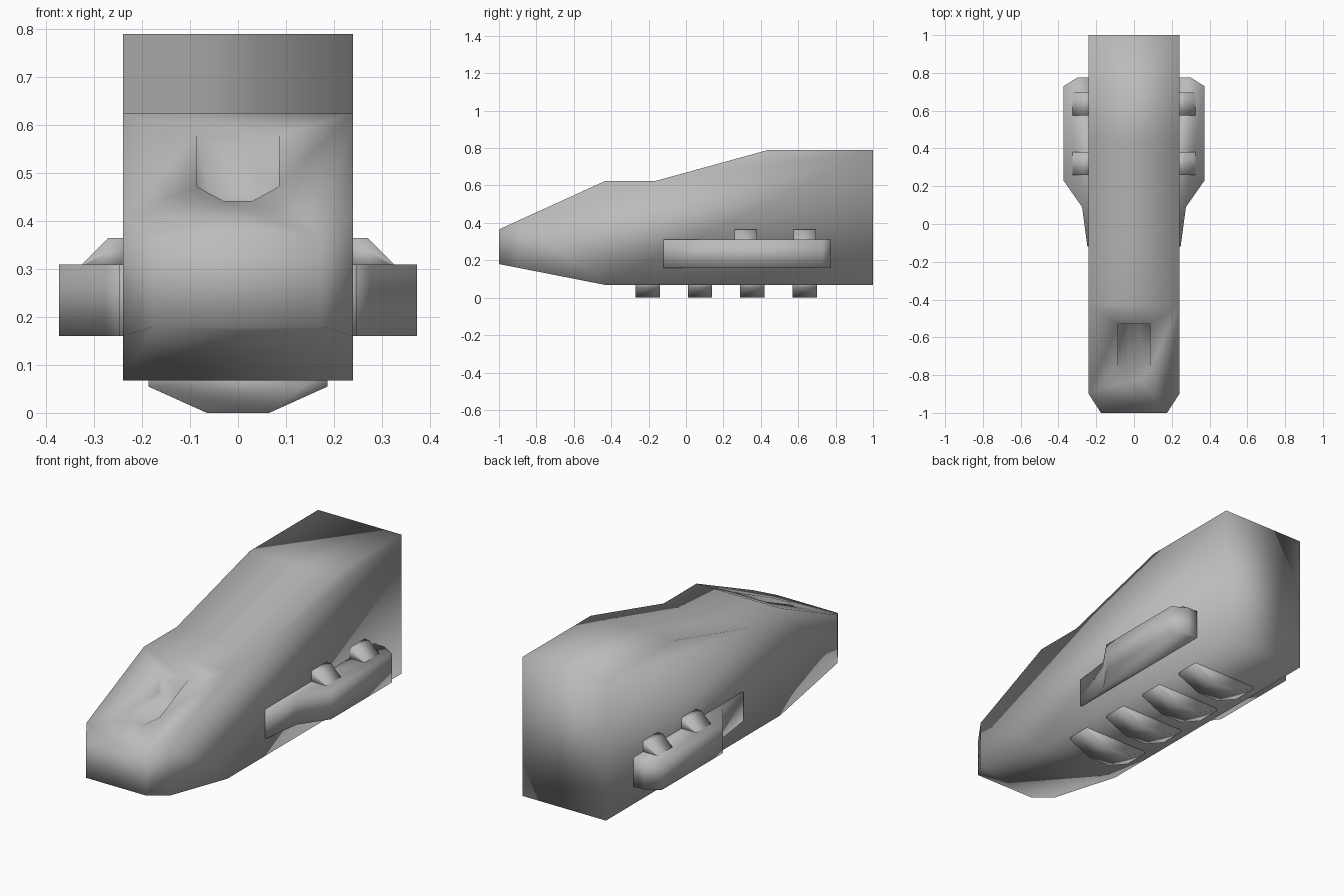
import bpy, bmesh
from mathutils import Vector

cube = bpy.data.objects.get("Cube")
if cube:
    bpy.data.objects.remove(cube)

grey = bpy.data.materials.new("hull grey")
grey.use_nodes = True
colour = (0.5, 0.5, 0.5, 1)
grey.diffuse_color = colour
grey.node_tree.nodes["Principled BSDF"].inputs["Base Color"].default_value = colour


def prism(name, outline, axis, start, end, trim=None):
    """Extrude a 2D outline along an axis; the outline uses the other two axes in order."""
    bm = bmesh.new()
    verts = []
    for point in outline:
        co = list(point)
        co.insert(axis, start)
        verts.append(bm.verts.new(co))
    face = bm.faces.new(verts)
    move = Vector((0, 0, 0))
    move[axis] = end - start
    new = bmesh.ops.extrude_face_region(bm, geom=[face])["geom"]
    bmesh.ops.translate(bm, vec=move, verts=[g for g in new if isinstance(g, bmesh.types.BMVert)])
    # Planes that slice corners away
    for co, normal in trim or []:
        cut = bmesh.ops.bisect_plane(bm, geom=bm.verts[:] + bm.edges[:] + bm.faces[:],
                                     plane_co=co, plane_no=normal, clear_outer=True)
        edges = [g for g in cut["geom_cut"] if isinstance(g, bmesh.types.BMEdge)]
        bmesh.ops.holes_fill(bm, edges=edges)
    bmesh.ops.recalc_face_normals(bm, faces=bm.faces[:])
    for f in bm.faces:
        f.smooth = True
    mesh = bpy.data.meshes.new(name)
    bm.to_mesh(mesh)
    bm.free()
    mesh.materials.append(grey)
    obj = bpy.data.objects.new(name, mesh)
    bpy.context.collection.objects.link(obj)
    return obj


# Hull: side profile with the two front corners sliced off
hull_profile = [(-1, 0.18), (-1, 0.365), (-0.43, 0.625), (-0.16, 0.625),
                (0.44, 0.79), (1, 0.79), (1, 0.068), (-0.43, 0.068)]
corner_cuts = [((s * 0.24, -0.9, 0), (s * 0.1, -0.065, 0)) for s in (-1, 1)]
hull = prism("hull", hull_profile, 0, -0.24, 0.24, corner_cuts)

# Notch cut into the sloping nose
half = [(0.03, 0.442), (0.06, 0.458), (0.085, 0.472), (0.085, 0.75)]
notch = half + [(-x, z) for x, z in reversed(half)]
cutter = prism("nose_notch_cutter", notch, 1, -1.1, -0.53)
cutter.hide_render = True
cutter.hide_set(True)
cut = hull.modifiers.new("nose notch", "BOOLEAN")
cut.operation = "DIFFERENCE"
cut.solver = "EXACT"
cut.object = cutter

# Ribs under the hull
rib_profile = [(-0.187, 0.09), (-0.187, 0.055), (-0.065, 0),
               (0.065, 0), (0.187, 0.055), (0.187, 0.09)]
for i, y in enumerate((-0.27, 0.01, 0.29, 0.57)):
    prism(f"belly_rib_{i + 1}", rib_profile, 1, y, y + 0.13)

# Side pods with two wedge caps each
pod_outline = [(0.22, -0.12), (0.247, -0.12), (0.275, 0.09), (0.373, 0.23),
               (0.373, 0.73), (0.3, 0.775), (0.22, 0.775)]
cap_profile = [(0.22, 0.3), (0.335, 0.3), (0.325, 0.31), (0.27, 0.365), (0.22, 0.365)]
for side, s in (("left", 1), ("right", -1)):
    prism(f"{side}_pod", [(s * x, y) for x, y in pod_outline], 2, 0.16, 0.31)
    for i, y in enumerate((0.26, 0.575)):
        prism(f"{side}_pod_cap_{i + 1}", [(s * x, z) for x, z in cap_profile], 1, y, y + 0.12)
